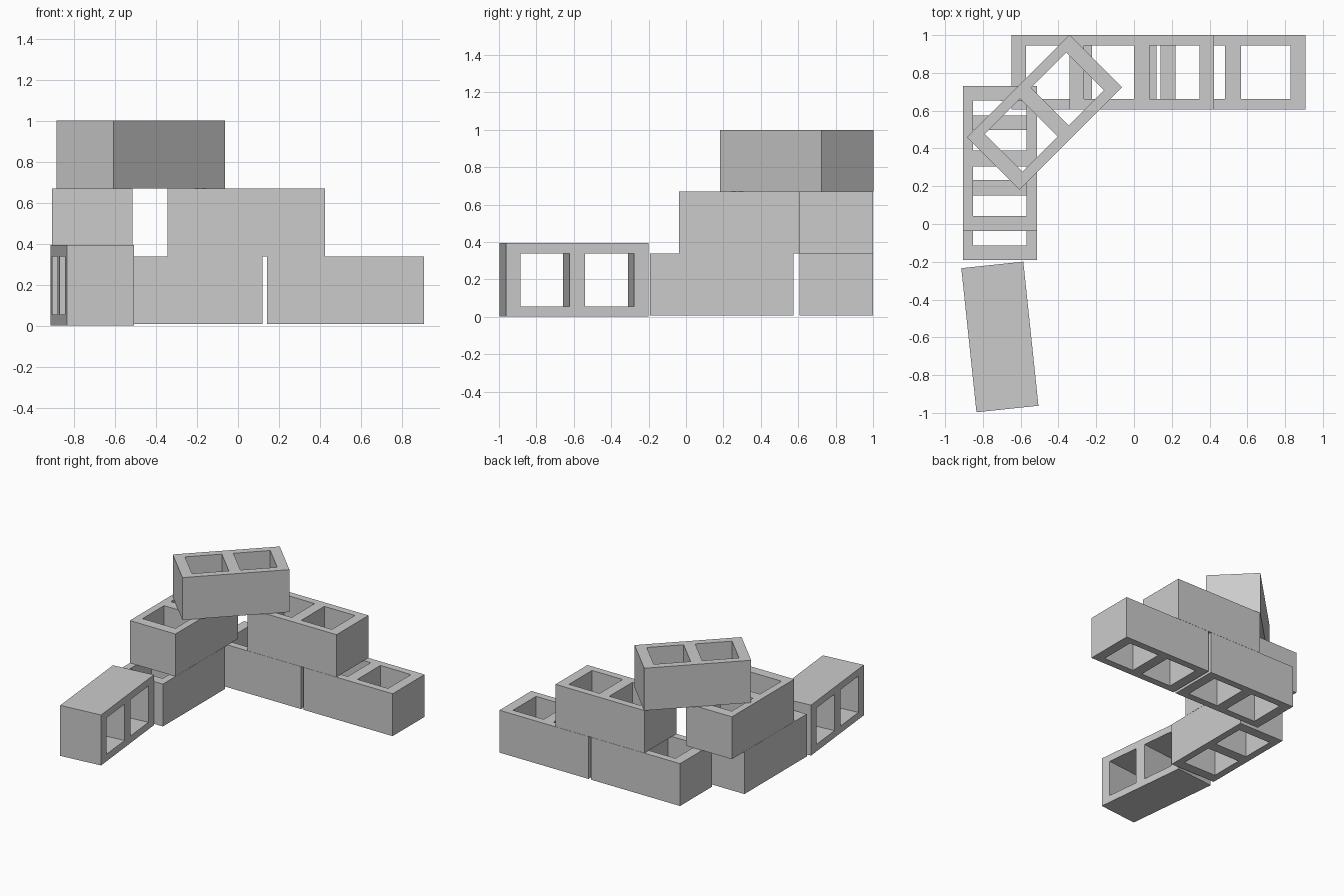
import bpy, bmesh
from math import radians
from mathutils import Matrix

if "Cube" in bpy.data.objects:
    bpy.data.objects.remove(bpy.data.objects["Cube"])

L, W, H = 0.767, 0.393, 0.330      # block length, width, height
END, MID, SIDE = 0.078, 0.083, 0.055  # wall thicknesses


def block(name, center, yaw=0, tip=0):
    """Hollow block with two through cells, length along local x."""
    bm = bmesh.new()
    xs = [-L / 2, -L / 2 + END, -MID / 2, MID / 2, L / 2 - END, L / 2]
    ys = [-W / 2, -W / 2 + SIDE, W / 2 - SIDE, W / 2]
    grid = [[bm.verts.new((x, y, -H / 2)) for y in ys] for x in xs]
    # Plan outline, leaving out the two cells
    faces = []
    for i in range(5):
        for j in range(3):
            if (i, j) not in ((1, 1), (3, 1)):
                faces.append(bm.faces.new((grid[i][j], grid[i + 1][j],
                                           grid[i + 1][j + 1], grid[i][j + 1])))
    ext = bmesh.ops.extrude_face_region(bm, geom=faces, use_keep_orig=True)
    top = [g for g in ext["geom"] if isinstance(g, bmesh.types.BMVert)]
    bmesh.ops.translate(bm, verts=top, vec=(0, 0, H))
    bmesh.ops.recalc_face_normals(bm, faces=bm.faces)
    mesh = bpy.data.meshes.new(name)
    bm.to_mesh(mesh)
    bm.free()
    obj = bpy.data.objects.new(name, mesh)
    obj.matrix_world = (Matrix.Translation(center)
                        @ Matrix.Rotation(radians(yaw), 4, 'Z')
                        @ Matrix.Rotation(radians(tip), 4, 'X'))
    bpy.context.collection.objects.link(obj)


Z1, Z2, Z3 = 0.173, 0.504, 0.835   # layer centres

# Back row
block("back_lower_right_block", (0.524, 0.803, Z1))
block("back_lower_left_block", (-0.265, 0.803, Z1))
block("back_upper_block", (0.041, 0.803, Z2))

# Left row
block("left_lower_block", (-0.71, 0.192, Z1), 90)
block("left_upper_block", (-0.71, 0.347, Z2), 90)

# Diagonal block across the corner
block("top_corner_block", (-0.474, 0.592, Z3), 45)

# Block tipped on its side at the front
block("tipped_front_block", (-0.71, -0.598, 0.1975), 96, 90)
